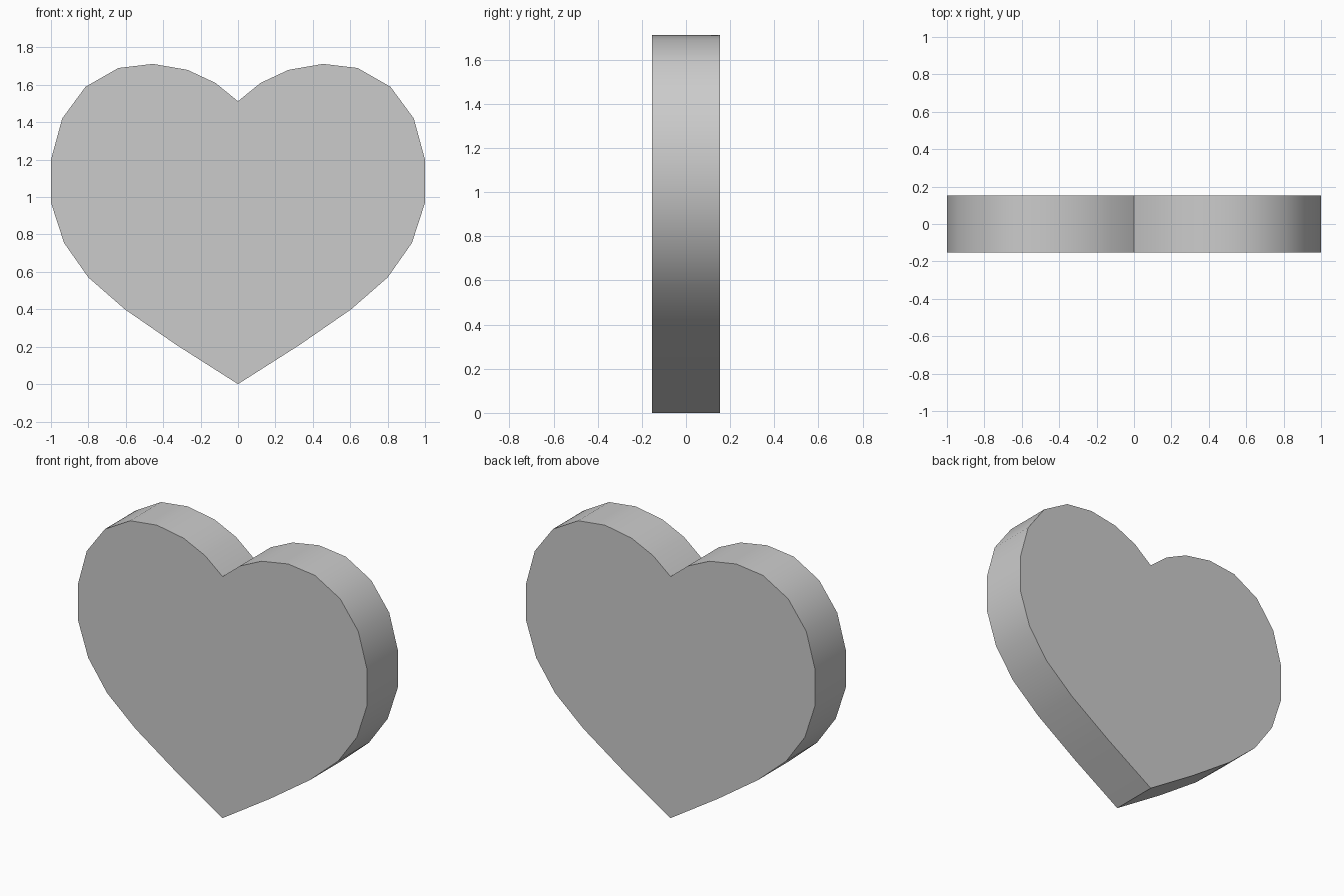
import bpy, bmesh, math

if "Cube" in bpy.data.objects:
    bpy.data.objects.remove(bpy.data.objects["Cube"])

HALF_DEPTH = 0.153

# right half of the heart outline, bottom tip to top notch (x, z)
half = [(0, 0), (0.33, 0.21), (0.605, 0.40), (0.80, 0.57), (0.93, 0.755),
        (1.0, 0.97), (1.0, 1.20), (0.94, 1.42), (0.815, 1.59), (0.64, 1.69),
        (0.455, 1.712), (0.27, 1.68), (0.12, 1.61), (0, 1.512)]
# mirror the half, skipping the shared tip and notch
outline = half + [(-x, z) for x, z in half[-2:0:-1]]

# heart plate: front face extruded through to the back
bm = bmesh.new()
front = bm.faces.new([bm.verts.new((x, -HALF_DEPTH, z)) for x, z in outline])
ext = bmesh.ops.extrude_face_region(bm, geom=[front], use_keep_orig=True)
back = [v for v in ext["geom"] if isinstance(v, bmesh.types.BMVert)]
bmesh.ops.translate(bm, verts=back, vec=(0, 2 * HALF_DEPTH, 0))
bmesh.ops.recalc_face_normals(bm, faces=bm.faces)

mesh = bpy.data.meshes.new("heart")
bm.to_mesh(mesh)
bm.free()
heart = bpy.data.objects.new("heart", mesh)
bpy.context.collection.objects.link(heart)

# smooth rim, crisp front and back edges
bpy.context.view_layer.objects.active = heart
heart.select_set(True)
bpy.ops.object.shade_smooth_by_angle(angle=math.radians(40))
